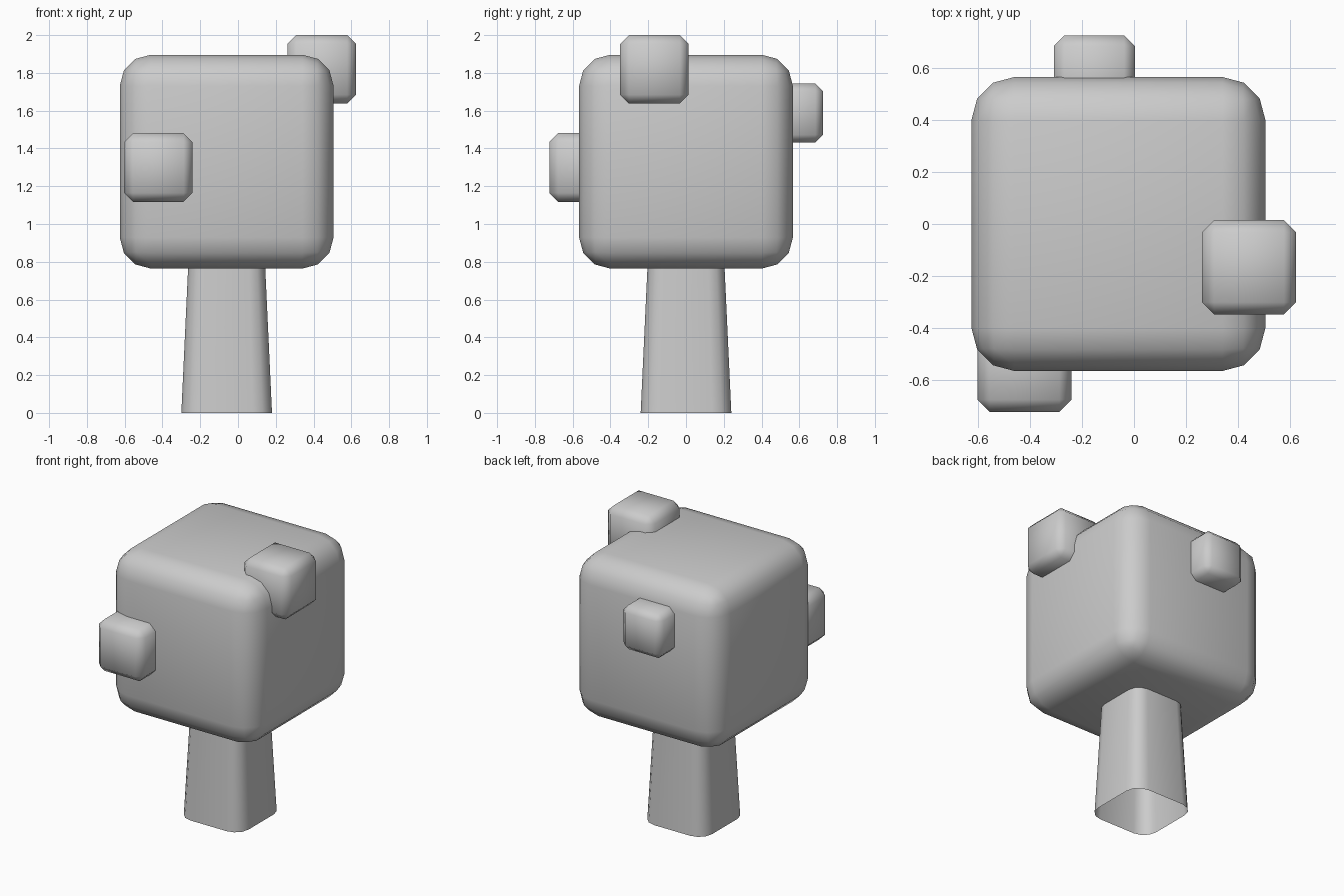
import bpy, bmesh, math

if "Cube" in bpy.data.objects:
    bpy.data.objects.remove(bpy.data.objects["Cube"])

CX = -0.06  # trunk and crown axis


def rounded_cube(name, center, size, bevel, segments):
    me = bpy.data.meshes.new(name)
    bm = bmesh.new()
    bmesh.ops.create_cube(bm, size=size)
    bmesh.ops.bevel(bm, geom=bm.edges[:], offset=bevel, segments=segments,
                    profile=0.5, affect='EDGES')
    for f in bm.faces:
        f.smooth = True
    bm.to_mesh(me)
    bm.free()
    ob = bpy.data.objects.new(name, me)
    ob.location = center
    bpy.context.collection.objects.link(ob)
    return ob


def rounded_square(half, r, steps=3):
    pts = []
    for q, (sx, sy) in enumerate([(1, 1), (-1, 1), (-1, -1), (1, -1)]):
        for i in range(steps + 1):
            a = math.radians(90 * q + 90 * i / steps)
            pts.append((sx * (half - r) + r * math.cos(a),
                        sy * (half - r) + r * math.sin(a)))
    return pts


# Trunk: tapered, rounded-square tube, open at the bottom
me = bpy.data.meshes.new("trunk")
bm = bmesh.new()
rings = []
for z, half in ((0.0, 0.24), (0.9, 0.198)):
    rings.append([bm.verts.new((x, y, z))
                  for x, y in rounded_square(half, half * 0.42)])
low, high = rings
n = len(low)
for i in range(n):
    j = (i + 1) % n
    bm.faces.new((low[i], low[j], high[j], high[i])).smooth = True
bm.to_mesh(me)
bm.free()
trunk = bpy.data.objects.new("trunk", me)
trunk.location.x = CX
bpy.context.collection.objects.link(trunk)

# Main leaf block
rounded_cube("crown", (CX, 0, 1.33), 1.132, 0.165, 3)

# Small leaf blocks poking out of the crown
rounded_cube("leaf_block_front", (-0.422, -0.542, 1.299), 0.363, 0.047, 1)
rounded_cube("leaf_block_right", (0.443, -0.167, 1.819), 0.363, 0.047, 1)
rounded_cube("leaf_block_back", (-0.153, 0.57, 1.587), 0.312, 0.041, 1)
